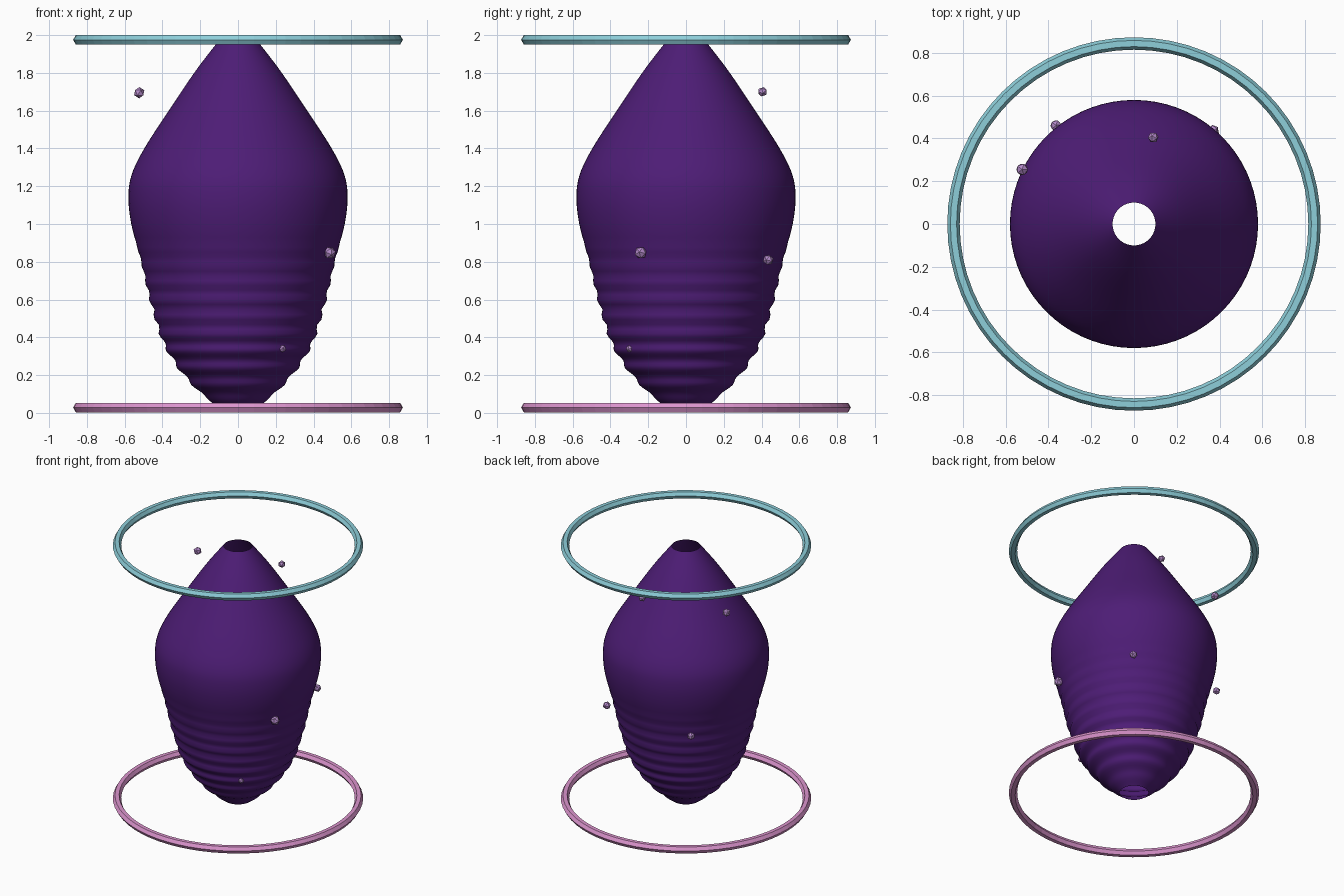
import bpy, bmesh
from math import pi, cos, sin

if "Cube" in bpy.data.objects:
    bpy.data.objects.remove(bpy.data.objects["Cube"])


def material(name, rgb):
    m = bpy.data.materials.new(name)
    m.diffuse_color = (*rgb, 1)
    m.use_nodes = True
    m.node_tree.nodes["Principled BSDF"].inputs["Base Color"].default_value = m.diffuse_color
    return m


def finish(name, bm, mat, smooth=False):
    me = bpy.data.meshes.new(name)
    bm.normal_update()
    for f in bm.faces:
        f.smooth = smooth
    bm.to_mesh(me)
    bm.free()
    ob = bpy.data.objects.new(name, me)
    me.materials.append(mat)
    bpy.context.collection.objects.link(ob)
    return ob


def lathe(name, points, mat, segs=64, closed=False, smooth=False):
    bm = bmesh.new()
    rows = [[bm.verts.new((r * cos(2 * pi * i / segs), r * sin(2 * pi * i / segs), z))
             for i in range(segs)] for r, z in points]
    pairs = list(zip(rows, rows[1:]))
    if closed:
        pairs.append((rows[-1], rows[0]))
    for a, b in pairs:
        for i in range(segs):
            j = (i + 1) % segs
            bm.faces.new((a[i], a[j], b[j], b[i]))
    return finish(name, bm, mat, smooth)


def spline(pts, steps):
    # Catmull-Rom through the profile points
    out = []
    ext = [pts[0]] + pts + [pts[-1]]
    for k in range(len(pts) - 1):
        p0, p1, p2, p3 = ext[k:k + 4]
        for s in range(steps):
            t = s / steps
            out.append(tuple(0.5 * (2 * b + (c - a) * t + (2 * a - 5 * b + 4 * c - d) * t * t
                                    + (3 * b - a - 3 * c + d) * t ** 3)
                             for a, b, c, d in zip(p0, p1, p2, p3)))
    return out + [pts[-1]]


purple = material("deep_purple", (0.075, 0.012, 0.18))
blue = material("pale_blue", (0.27, 0.62, 0.70))
pink = material("pink", (0.72, 0.30, 0.62))
lilac = material("lilac", (0.45, 0.25, 0.58))

# Vessel: open-ended shell with ripples fading in towards the bottom
profile = [(0.10, 0.027), (0.19, 0.10), (0.285, 0.20), (0.355, 0.30), (0.405, 0.40),
           (0.465, 0.60), (0.512, 0.80), (0.565, 1.00), (0.58, 1.15), (0.56, 1.27),
           (0.49, 1.41), (0.36, 1.61), (0.225, 1.81), (0.10, 1.973)]
body = []
for r, z in spline(profile, 8):
    amp = 0.009 * max(0, min(1, (0.95 - z) / 0.4)) * min(1, (z - 0.027) / 0.1)
    body.append((r - amp * cos(2 * pi * (z - 0.46) / 0.09), z))
lathe("vessel_body", body, purple, segs=72, smooth=True)

# Hoops with hexagonal section
for name, z, mat in (("top_ring", 1.975, blue), ("bottom_ring", 0.028, pink)):
    hexagon = [(0.844 + 0.029 * cos(k * pi / 3), z + 0.029 * sin(k * pi / 3)) for k in range(6)]
    lathe(name, hexagon, mat, closed=True)

# Small faceted motes around the vessel
motes = [(-0.523, 0.255, 1.695, 0.030), (0.09, 0.405, 1.70, 0.026),
         (0.485, -0.24, 0.848, 0.034), (0.235, -0.298, 0.34, 0.021),
         (0.37, 0.435, 0.81, 0.029), (-0.365, 0.46, 0.78, 0.028)]
for n, (x, y, z, r) in enumerate(motes):
    bm = bmesh.new()
    bmesh.ops.create_icosphere(bm, subdivisions=1, radius=r)
    ob = finish(f"mote_{n + 1}", bm, lilac)
    ob.location = (x, y, z)
    ob.rotation_euler = (0.4 * n, 0.7 * n, 0.3 * n)
